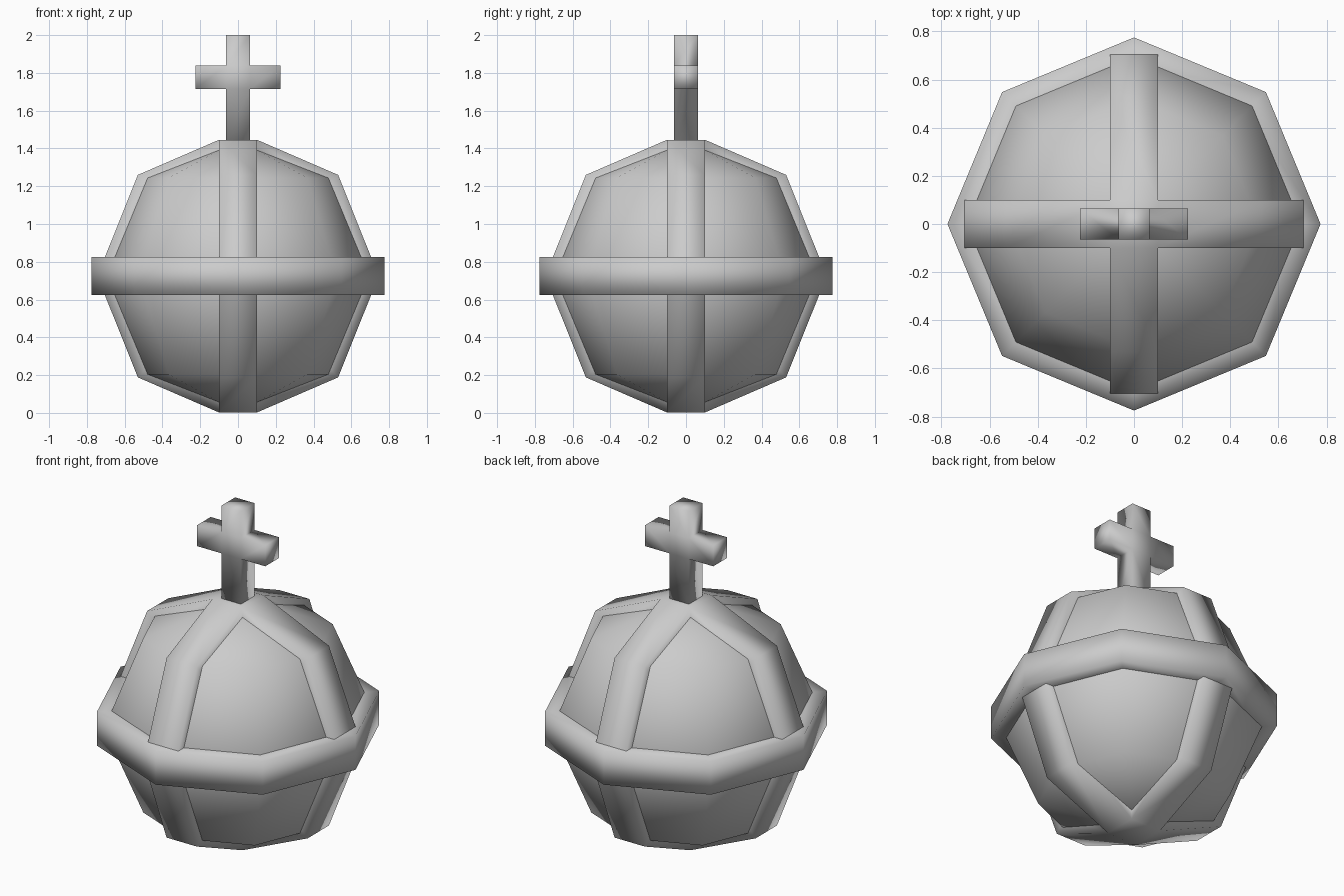
import bpy, bmesh, math
from mathutils import Vector

if "Cube" in bpy.data.objects:
    bpy.data.objects.remove(bpy.data.objects["Cube"])

CZ = 0.724    # height of the orb centre
W = 0.1       # half width of every band

grey = bpy.data.materials.new("plain_grey")
grey.diffuse_color = (0.6, 0.6, 0.6, 1)
grey.use_nodes = True
grey.node_tree.nodes["Principled BSDF"].inputs["Base Color"].default_value = grey.diffuse_color


def finish(name, bm, z=0.0):
    bmesh.ops.remove_doubles(bm, verts=bm.verts[:], dist=0.0005)
    for f in bm.faces:
        f.smooth = True
    me = bpy.data.meshes.new(name)
    bm.to_mesh(me)
    bm.free()
    ob = bpy.data.objects.new(name, me)
    ob.location.z = z
    me.materials.append(grey)
    bpy.context.collection.objects.link(ob)
    return ob


def quad(bm, pts, outward):
    """Add a face whose normal points along outward."""
    f = bm.faces.new([bm.verts.new(p) for p in pts])
    f.normal_update()
    if f.normal.dot(Vector(outward)) < 0:
        f.normal_flip()


# Orb: eight-sided ball with slightly flattened poles
bm = bmesh.new()
bmesh.ops.create_uvsphere(bm, u_segments=8, v_segments=4, radius=0.735)
for v in bm.verts:
    v.co.z = max(-0.722, min(0.722, v.co.z))
finish("orb", bm, CZ)

# Equator band: octagonal hoop
bm = bmesh.new()
for i in range(8):
    a, b = (Vector((math.cos(t), math.sin(t), 0))
            for t in (i * math.pi / 4, (i + 1) * math.pi / 4))
    up = Vector((0, 0, W))
    ao, bo, ai, bi = a * 0.775, b * 0.775, a * 0.66, b * 0.66
    quad(bm, (ao - up, bo - up, bo + up, ao + up), a + b)
    for s in (1, -1):
        quad(bm, (ao + up * s, bo + up * s, bi + up * s, ai + up * s), (0, 0, s))
finish("equator_band", bm, CZ)

# Crossed vertical bands: four arms from a square cap, above and below
outer = [(W, 0.722), (0.53, 0.536), (0.705, W)]
inner = [(W, 0.62), (0.46, 0.46), (0.62, W)]
bm = bmesh.new()
for s in (1, -1):
    quad(bm, [(x * W, y * W, s * 0.722)
              for x, y in ((-1, -1), (1, -1), (1, 1), (-1, 1))], (0, 0, s))
    for k in range(4):
        d = Vector((round(math.cos(k * math.pi / 2)), round(math.sin(k * math.pi / 2)), 0))
        side = Vector((-d.y, d.x, 0))

        def at(p, w):
            return d * p[0] + side * w + Vector((0, 0, s * p[1]))

        for i in range(2):
            p, q = outer[i], outer[i + 1]
            quad(bm, (at(p, -W), at(q, -W), at(q, W), at(p, W)), at(p, 0) + at(q, 0))
            for w in (W, -W):
                quad(bm, (at(p, w), at(q, w), at(inner[i + 1], w), at(inner[i], w)), side * w)
finish("vertical_bands", bm, CZ)

# Cross on top: stacked cells pushed through its depth
D = 0.064
cells = [(-D, D, 1.44, 1.715), (-D, D, 1.715, 1.84), (-D, D, 1.84, 2.0),
         (-0.225, -D, 1.715, 1.84), (D, 0.225, 1.715, 1.84)]
bm = bmesh.new()
for x0, x1, z0, z1 in cells:
    quad(bm, ((x0, -D, z0), (x1, -D, z0), (x1, -D, z1), (x0, -D, z1)), (0, -1, 0))
bmesh.ops.remove_doubles(bm, verts=bm.verts[:], dist=0.0005)
ext = bmesh.ops.extrude_face_region(bm, geom=bm.faces[:], use_keep_orig=True)
for v in ext["geom"]:
    if isinstance(v, bmesh.types.BMVert):
        v.co.y = D
bmesh.ops.recalc_face_normals(bm, faces=bm.faces[:])
finish("top_cross", bm)
